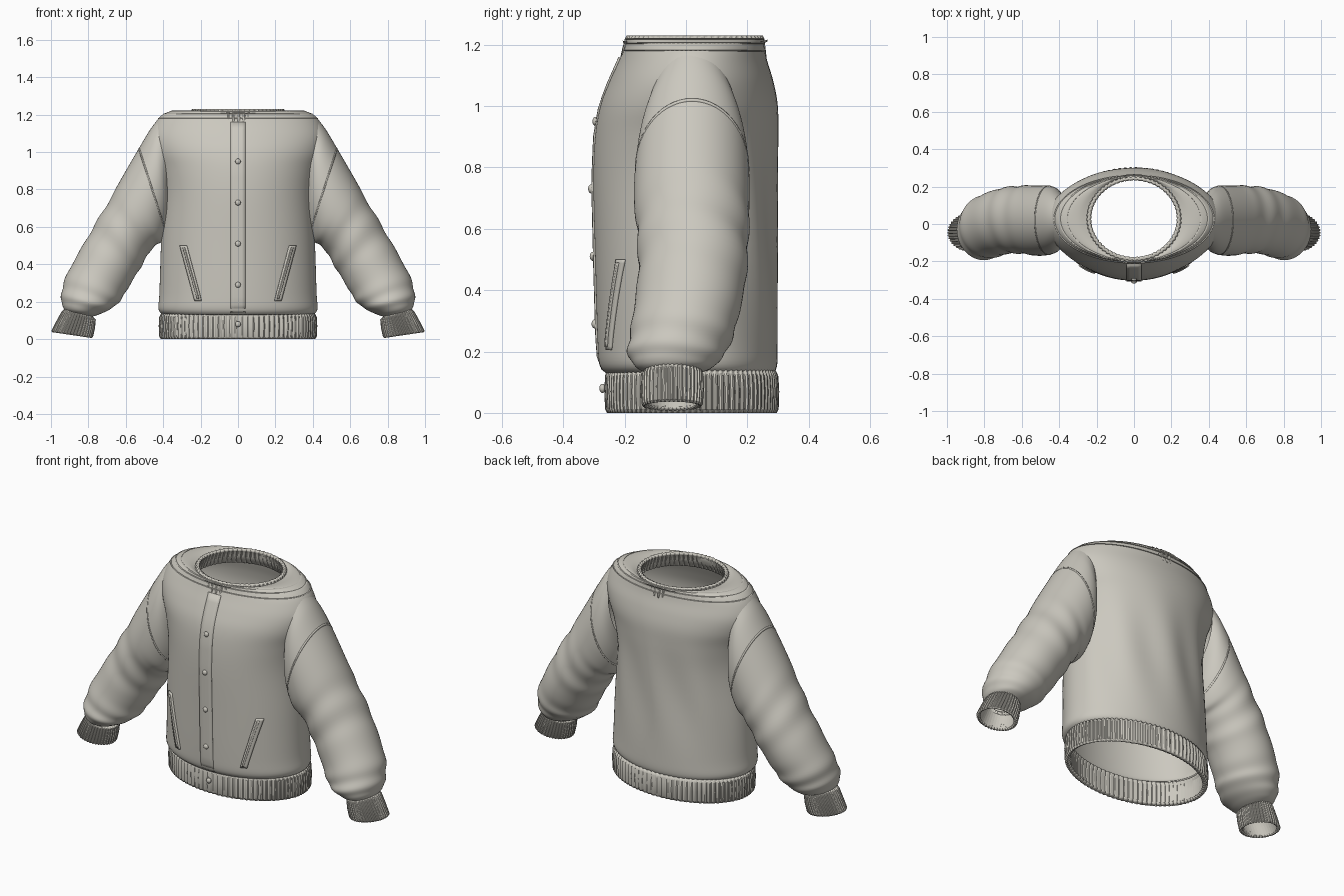
import bpy
import bmesh
from math import sin, cos, pi, sqrt, radians, exp
from mathutils import Vector

cube = bpy.data.objects.get("Cube")
if cube:
    bpy.data.objects.remove(cube, do_unlink=True)

cloth = bpy.data.materials.new("warm_grey_cloth")
cloth.use_nodes = True
GREY = (0.60, 0.58, 0.52, 1)
cloth.diffuse_color = GREY
cloth.node_tree.nodes["Principled BSDF"].inputs["Base Color"].default_value = GREY


def make(name, rows, closed=True, mirror=False, wall=0.015, angle=40):
    """Skin a list of point rows into a shell with a wall thickness."""
    bm = bmesh.new()
    grid = [[bm.verts.new(p) for p in row] for row in rows]
    n = len(rows[0])
    for a, b in zip(grid, grid[1:]):
        for j in range(n if closed else n - 1):
            k = (j + 1) % n
            bm.faces.new((a[j], a[k], b[k], b[j]))
    mesh = bpy.data.meshes.new(name)
    bm.to_mesh(mesh)
    bm.free()
    return finish(name, mesh, mirror, wall, angle)


def finish(name, mesh, mirror=False, wall=0, angle=40):
    obj = bpy.data.objects.new(name, mesh)
    bpy.context.collection.objects.link(obj)
    mesh.materials.append(cloth)
    bpy.ops.object.select_all(action='DESELECT')
    obj.select_set(True)
    bpy.context.view_layer.objects.active = obj
    bpy.ops.object.shade_smooth_by_angle(angle=radians(angle))
    if mirror:
        obj.modifiers.new("Mirror", 'MIRROR').use_mirror_merge = False
    if wall:
        shell = obj.modifiers.new("Wall", 'SOLIDIFY')
        shell.thickness = wall
        shell.offset = -1
    return obj


def spline(keys, t):
    """Smooth interpolation through key tuples at fractional index t."""
    i = min(int(t), len(keys) - 2)
    f = t - i
    p0, p1, p2, p3 = (keys[max(0, min(len(keys) - 1, i + d))] for d in (-1, 0, 1, 2))
    return [b + 0.5 * f * (c - a + f * (2 * a - 5 * b + 4 * c - d + f * (3 * (b - c) + d - a)))
            for a, b, c, d in zip(p0, p1, p2, p3)]


def samples(keys, per):
    total = (len(keys) - 1) * per
    return [i / per for i in range(total + 1)]


def body_ring(key, n=96, rib=0, grow=0.0):
    z, rx, front, back = key
    yc, ry = (front + back) / 2, (back - front) / 2
    ring = []
    for j in range(n):
        a = 2 * pi * j / n
        d = grow - (rib if j % 4 > 1 else 0)
        # soft vertical folds across the back panel
        if not rib and not grow:
            d -= 0.008 * max(0, sin(a)) * (1 + sin(9 * a + 5 * z)) * exp(-((z - 0.6) / 0.25) ** 2)
        ring.append(Vector(((rx + d) * cos(a), yc + (ry + d) * sin(a), z)))
    return ring


def arm_ring(key, n=56, rib=0, grow=0.0, t=None):
    ox, oz, ix, iz, y0, y1 = key
    mid = Vector(((ox + ix) / 2, (y0 + y1) / 2, (oz + iz) / 2))
    u = Vector(((ox - ix) / 2, 0, (oz - iz) / 2))
    v = Vector((0, (y0 - y1) / 2, 0))
    ring = []
    for j in range(n):
        a = 2 * pi * j / n
        s = 1 + grow - (rib if j % 4 > 1 else 0)
        # slanted creases at the elbow and above the cuff
        if t is not None:
            fade = exp(-((t - 4.6) / 0.9) ** 2) + exp(-((t - 7.6) / 1.0) ** 2)
            s += 0.025 * fade * sin(5.5 * t + 1.5 * sin(a) + 2 * cos(a))
        ring.append(mid + s * (u * cos(a) + v * sin(a)))
    return ring


# Torso: height, half width, front depth, back depth
TORSO = [(.13, .40, -.262, .288), (.16, .425, -.283, .298), (.25, .42, -.29, .30),
         (.5, .412, -.297, .30), (.75, .40, -.303, .30), (.9, .42, -.297, .302),
         (1.0, .455, -.28, .30), (1.08, .467, -.25, .285), (1.15, .445, -.218, .264),
         (1.195, .41, -.20, .255), (1.218, .36, -.197, .253), (1.222, .30, -.195, .252),
         (1.212, .25, -.19, .25)]
make("torso", [body_ring(spline(TORSO, t)) for t in samples(TORSO, 5)])

# Ribbed hem and collar
HEM = [(0, .412, -.258, .296), (.012, .421, -.264, .302), (.07, .424, -.266, .304),
       (.12, .421, -.264, .301), (.14, .41, -.258, .292)]
make("ribbed_hem", [body_ring(k, 360, 0.005) for k in HEM], wall=0.02, angle=25)
COLLAR = [(1.145, .275, -.217, .264), (1.19, .262, -.207, .259),
          (1.22, .252, -.199, .255), (1.23, .245, -.193, .25)]
make("ribbed_collar", [body_ring(k, 240, 0.005) for k in COLLAR], wall=0.015, angle=25)

# Sleeves: outer x z, inner x z, front, back
SLEEVE = [(.42, 1.185, .36, .74, -.12, .16), (.47, 1.12, .365, .64, -.15, .19),
          (.53, 1.02, .385, .57, -.165, .205), (.62, .865, .41, .52, -.17, .207),
          (.70, .72, .455, .49, -.16, .205), (.79, .57, .51, .40, -.155, .20),
          (.87, .43, .56, .32, -.165, .185), (.93, .31, .61, .235, -.18, .16),
          (.945, .22, .66, .175, -.19, .13), (.935, .17, .735, .135, -.165, .09),
          (.92, .15, .78, .12, -.135, .05)]
make("sleeves", [arm_ring(spline(SLEEVE, t), t=t) for t in samples(SLEEVE, 8)], mirror=True)

CUFF = [(.925, .165, .775, .12, -.135, .05), (.945, .145, .76, .105, -.145, .057),
        (.975, .09, .765, .055, -.147, .058), (.998, .045, .775, .012, -.145, .055),
        (.993, .037, .782, .006, -.14, .05)]
make("ribbed_cuffs", [arm_ring(k, 160, 0.05) for k in CUFF], mirror=True, wall=0.014, angle=25)


# Raised seam rings at the armholes and around the yoke
def seam(name, ring_of, key, mirror=False):
    rings = [ring_of(key, grow=g) for g in (0.0005, 0.008, 0.0005)]
    shift = Vector((0.003, 0, -0.005)) if mirror else Vector((0, 0, 0.003))
    rows = [[p + shift * s for p in ring] for ring, s in zip(rings, (-1, 0, 1))]
    make(name, rows, mirror=mirror, wall=0.003)


seam("armhole_seams", arm_ring, SLEEVE[2], True)
for i, t in enumerate((8.6, 9.3, 10)):
    z, rx, front, back = spline(TORSO, t)
    seam("yoke_seam_%d" % (i + 1), body_ring, (z, rx - .004, front + .004, back - .004))


def front_y(x, z):
    """Depth of the torso front at a given place."""
    for a, b in zip(TORSO, TORSO[1:]):
        if a[0] <= z <= b[0]:
            f = (z - a[0]) / (b[0] - a[0])
            rx, front, back = (p + f * (q - p) for p, q in zip(a[1:], b[1:]))
            return (front + back) / 2 - (back - front) / 2 * sqrt(max(0, 1 - (x / rx) ** 2))
    return HEM[2][2]


def strip(name, low, high, width, lift, mirror=False):
    """Thin band laid on the torso front between two (x, z) points."""
    rows = []
    for i in range(25):
        f = i / 24
        x, z = (p + f * (q - p) for p, q in zip(low, high))
        rows.append([(x + width * s, front_y(x + width * s, z) - lift, z)
                     for s in (-.5, -.25, 0, .25, .5)])
    make(name, rows, closed=False, mirror=mirror, wall=0.012)


# Front placket and slanted welt pockets
strip("placket", (0, .14), (0, 1.16), .08, .006)
strip("pocket_welts", (.215, .205), (.295, .50), .036, .010, True)
strip("pocket_lips", (.215, .215), (.292, .49), .010, .018, True)

# Snap buttons
for i, z in enumerate((.08, .29, .51, .73, .95)):
    bm = bmesh.new()
    bmesh.ops.create_uvsphere(bm, u_segments=16, v_segments=10, radius=0.015)
    for v in bm.verts:
        v.co.y *= 0.7
        v.co += Vector((0, front_y(0, z) - 0.006, z))
    mesh = bpy.data.meshes.new("button")
    bm.to_mesh(mesh)
    bm.free()
    finish("button_%d" % (i + 1), mesh)
